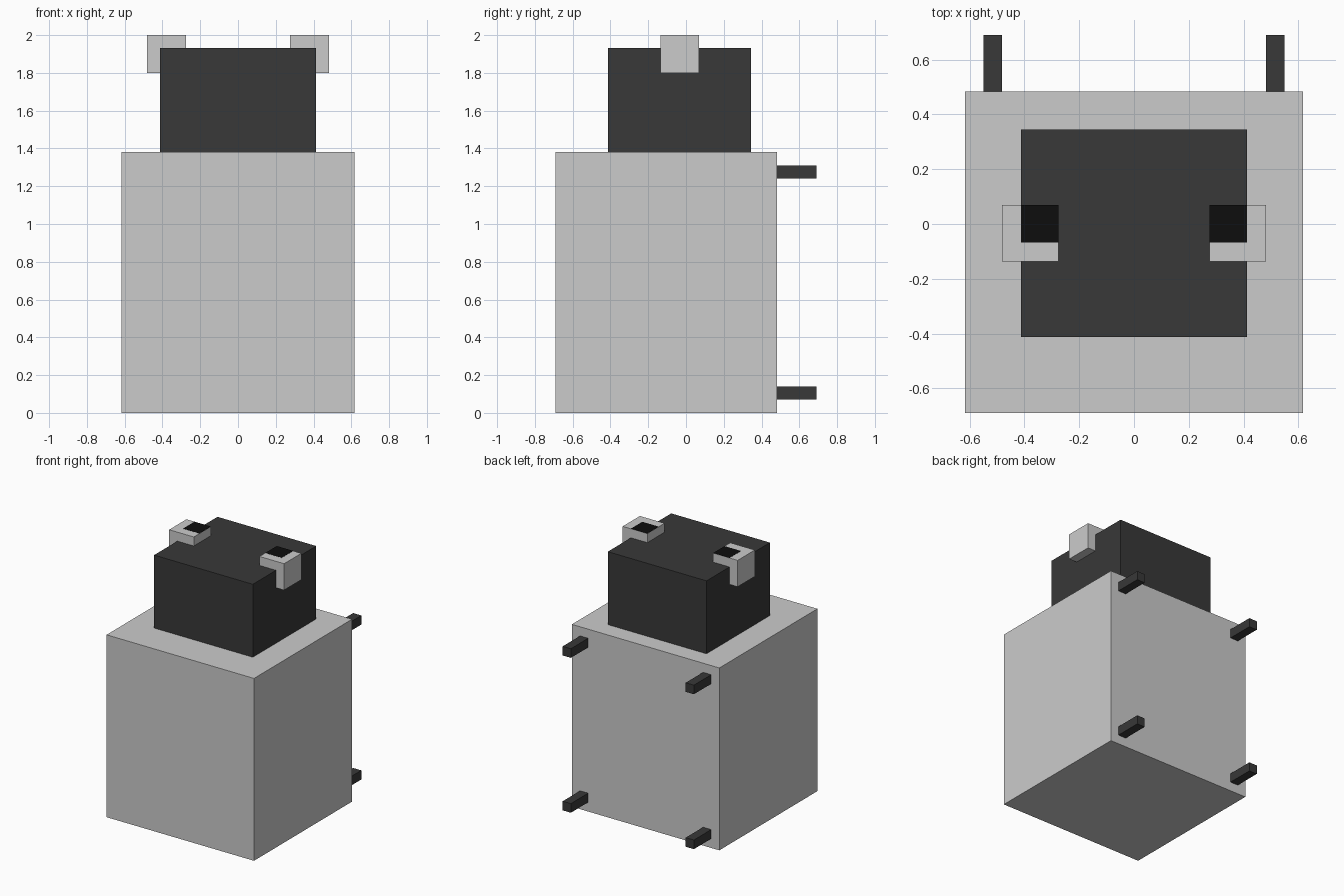
import bpy

if "Cube" in bpy.data.objects:
    bpy.data.objects.remove(bpy.data.objects["Cube"])


def paint(name, v):
    mat = bpy.data.materials.new(name)
    mat.diffuse_color = (v, v, v, 1)
    mat.use_nodes = True
    mat.node_tree.nodes["Principled BSDF"].inputs["Base Color"].default_value = mat.diffuse_color
    return mat


def box(name, x, y, z, mat=None):
    """Box from (min, max) ranges on each axis."""
    ranges = (x, y, z)
    bpy.ops.mesh.primitive_cube_add(size=1, location=[(a + b) / 2 for a, b in ranges])
    ob = bpy.context.object
    ob.name = name
    ob.scale = [b - a for a, b in ranges]
    bpy.ops.object.transform_apply(location=False, rotation=False, scale=True)
    if mat:
        ob.data.materials.append(mat)
    return ob


dark = paint("dark_grey", 0.04)
black = paint("black", 0.004)

# Large body and dark head block
box("body", (-0.617, 0.617), (-0.69, 0.483), (0, 1.38))
box("head", (-0.413, 0.413), (-0.413, 0.345), (1.38, 1.932), dark)

for side, s in (("left", -1), ("right", 1)):
    def span(a, b):
        return tuple(sorted((s * a, s * b)))

    # Corner blocks on the head, each with a black inlay on its top
    box(f"{side}_ear", span(0.275, 0.481), (-0.136, 0.07), (1.8, 2.0))
    box(f"{side}_ear_inlay", span(0.276, 0.413), (-0.067, 0.069), (1.99, 2.001), black)

    # Pegs on the back of the body
    for level, z in (("lower", 0.07), ("upper", 1.242)):
        box(f"{side}_{level}_peg", span(0.481, 0.549), (0.483, 0.69), (z, z + 0.069), dark)
